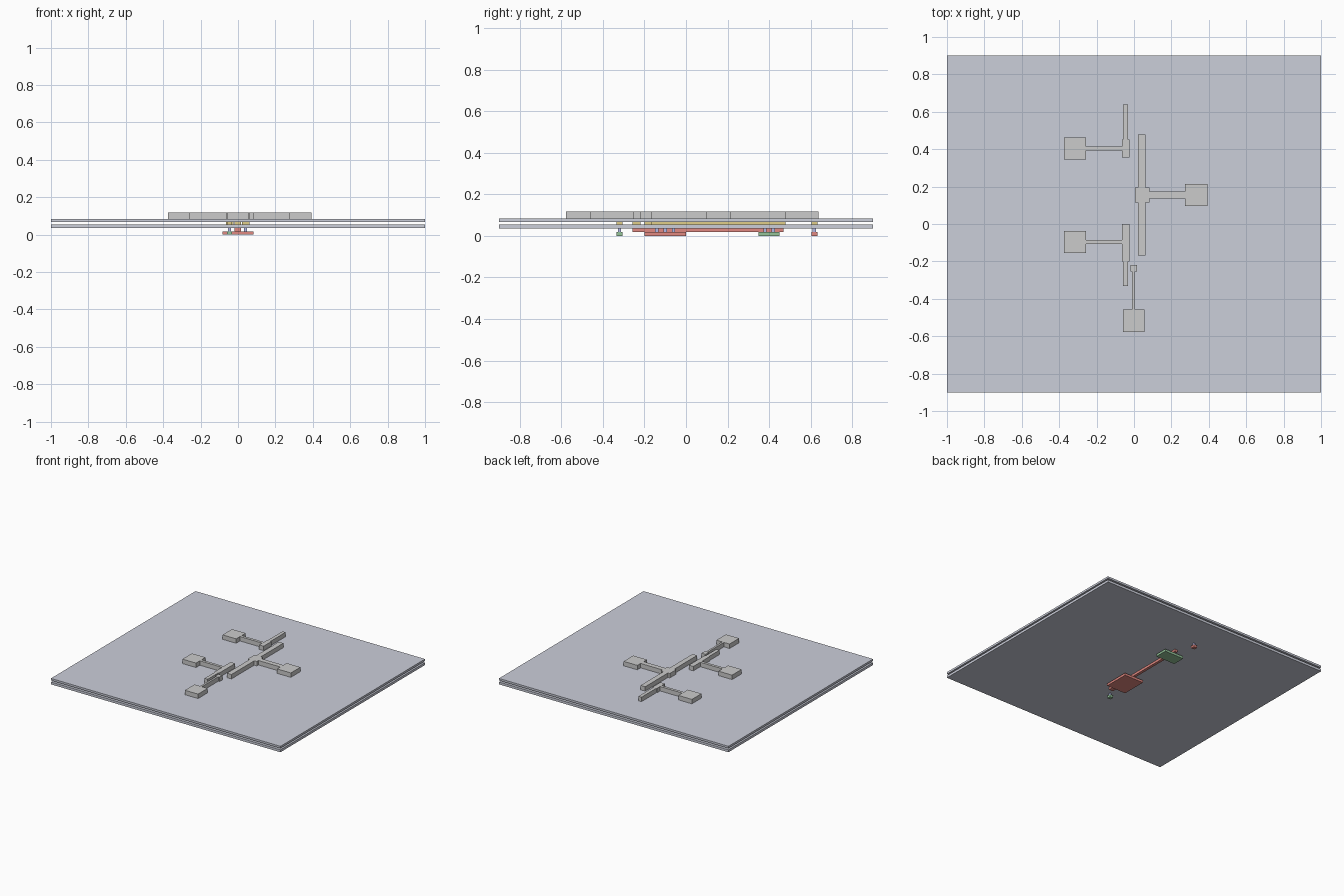
import bpy, bmesh

if "Cube" in bpy.data.objects:
    bpy.data.objects.remove(bpy.data.objects["Cube"])


def material(name, rgb):
    m = bpy.data.materials.new(name)
    m.diffuse_color = (*rgb, 1)
    m.use_nodes = True
    m.node_tree.nodes["Principled BSDF"].inputs["Base Color"].default_value = m.diffuse_color
    return m


GLASS = material("oxide", (0.60, 0.62, 0.70))
RED = material("red_layer", (0.75, 0.25, 0.22))
GREEN = material("green_layer", (0.30, 0.55, 0.32))
BLUE = material("contact_blue", (0.45, 0.48, 0.80))
YELLOW = material("lower_metal_yellow", (0.75, 0.62, 0.25))


def slab(name, outline, z0, z1, mat=None):
    """Extrude a flat outline from z0 to z1."""
    bm = bmesh.new()
    face = bm.faces.new([bm.verts.new((x, y, z0)) for x, y in outline])
    top = bmesh.ops.extrude_face_region(bm, geom=[face])["geom"]
    verts = [v for v in top if isinstance(v, bmesh.types.BMVert)]
    bmesh.ops.translate(bm, verts=verts, vec=(0, 0, z1 - z0))
    bmesh.ops.recalc_face_normals(bm, faces=bm.faces[:])
    mesh = bpy.data.meshes.new(name)
    bm.to_mesh(mesh)
    bm.free()
    ob = bpy.data.objects.new(name, mesh)
    bpy.context.collection.objects.link(ob)
    if mat:
        mesh.materials.append(mat)
    return ob


def box(name, x0, x1, y0, y1, z0, z1, mat=None):
    return slab(name, [(x0, y0), (x1, y0), (x1, y1), (x0, y1)], z0, z1, mat)


# layer heights
Z_GATE, Z_OX1, Z_MET1, Z_OX2, Z_MET2, Z_TOP = 0.018, 0.036, 0.055, 0.067, 0.083, 0.118

# insulating sheets
box("lower_oxide_sheet", -1, 1, -0.9, 0.9, Z_OX1, Z_MET1, GLASS)
box("upper_oxide_sheet", -1, 1, -0.9, 0.9, Z_OX2, Z_MET2, GLASS)

# diffusion regions and body taps under the sheets
box("lower_diffusion", -0.084, 0.084, -0.20, 0.0, 0, Z_GATE, RED)
box("upper_diffusion", -0.084, 0.084, 0.35, 0.45, 0, Z_GATE, GREEN)
box("lower_tap", -0.06, -0.031, -0.335, -0.306, 0, Z_GATE, GREEN)
box("upper_tap", -0.06, -0.031, 0.603, 0.632, 0, Z_GATE, RED)

# gate line with its widened contact end
slab("gate_line", [(-0.019, -0.258), (0.017, -0.258), (0.017, -0.218), (0.01, -0.218),
                   (0.01, 0.47), (-0.012, 0.47), (-0.012, -0.218), (-0.019, -0.218)],
     Z_GATE, Z_OX1, RED)

# contact plugs
plugs = [(-0.045, -0.32), (-0.045, 0.617)]
plugs += [(x, y) for x in (-0.045, 0.041) for y in (-0.14, -0.10, -0.06, 0.38, 0.42)]
for i, (x, y) in enumerate(plugs):
    box(f"contact_plug_{i}", x - 0.008, x + 0.008, y - 0.008, y + 0.008, Z_GATE, Z_MET1, BLUE)

# lower metal strips between the sheets
strips = {
    "lower_tap": (-0.06, -0.031, -0.335, -0.306),
    "upper_tap": (-0.06, -0.031, 0.603, 0.632),
    "gate": (-0.019, 0.017, -0.258, -0.218),
    "lower_source": (-0.064, -0.025, -0.20, 0.0),
    "upper_source": (-0.064, -0.025, 0.355, 0.452),
    "output": (0.021, 0.061, -0.168, 0.478),
}
for name, b in strips.items():
    box(name + "_metal_strip", *b, Z_MET1, Z_OX2, YELLOW)


def supply_wire(name, pad_y, y_tap, y_mid, y_end):
    """Left pad, thin arm and a vertical strip that narrows towards the tap."""
    a, p = 0.011, 0.059
    pad = [(-0.064, pad_y + a), (-0.257, pad_y + a), (-0.257, pad_y + p), (-0.375, pad_y + p),
           (-0.375, pad_y - p), (-0.257, pad_y - p), (-0.257, pad_y - a), (-0.064, pad_y - a)]
    strip = [(-0.064, y_end), (-0.025, y_end), (-0.025, y_mid), (-0.032, y_mid),
             (-0.032, y_tap), (-0.059, y_tap), (-0.059, y_mid), (-0.064, y_mid)]
    if y_tap < y_mid:
        pad.reverse()
    slab(name, pad + strip, Z_MET2, Z_TOP)


# top wiring
supply_wire("upper_supply_wire", 0.403, 0.638, 0.452, 0.355)
supply_wire("lower_supply_wire", -0.097, -0.332, -0.20, 0.0)

slab("output_wire", [
    (0.021, -0.168), (0.061, -0.168), (0.061, 0.115), (0.083, 0.115), (0.083, 0.136),
    (0.274, 0.136), (0.274, 0.096), (0.393, 0.096), (0.393, 0.215), (0.274, 0.215),
    (0.274, 0.174), (0.083, 0.174), (0.083, 0.195), (0.061, 0.195), (0.061, 0.478),
    (0.021, 0.478), (0.021, 0.195), (0.005, 0.195), (0.005, 0.115), (0.021, 0.115)],
    Z_MET2, Z_TOP)

slab("input_wire", [
    (-0.059, -0.577), (0.056, -0.577), (0.056, -0.458), (0.006, -0.458), (0.006, -0.254),
    (0.017, -0.254), (0.017, -0.218), (-0.019, -0.218), (-0.019, -0.254),
    (-0.010, -0.254), (-0.010, -0.458), (-0.059, -0.458)], Z_MET2, Z_TOP)
